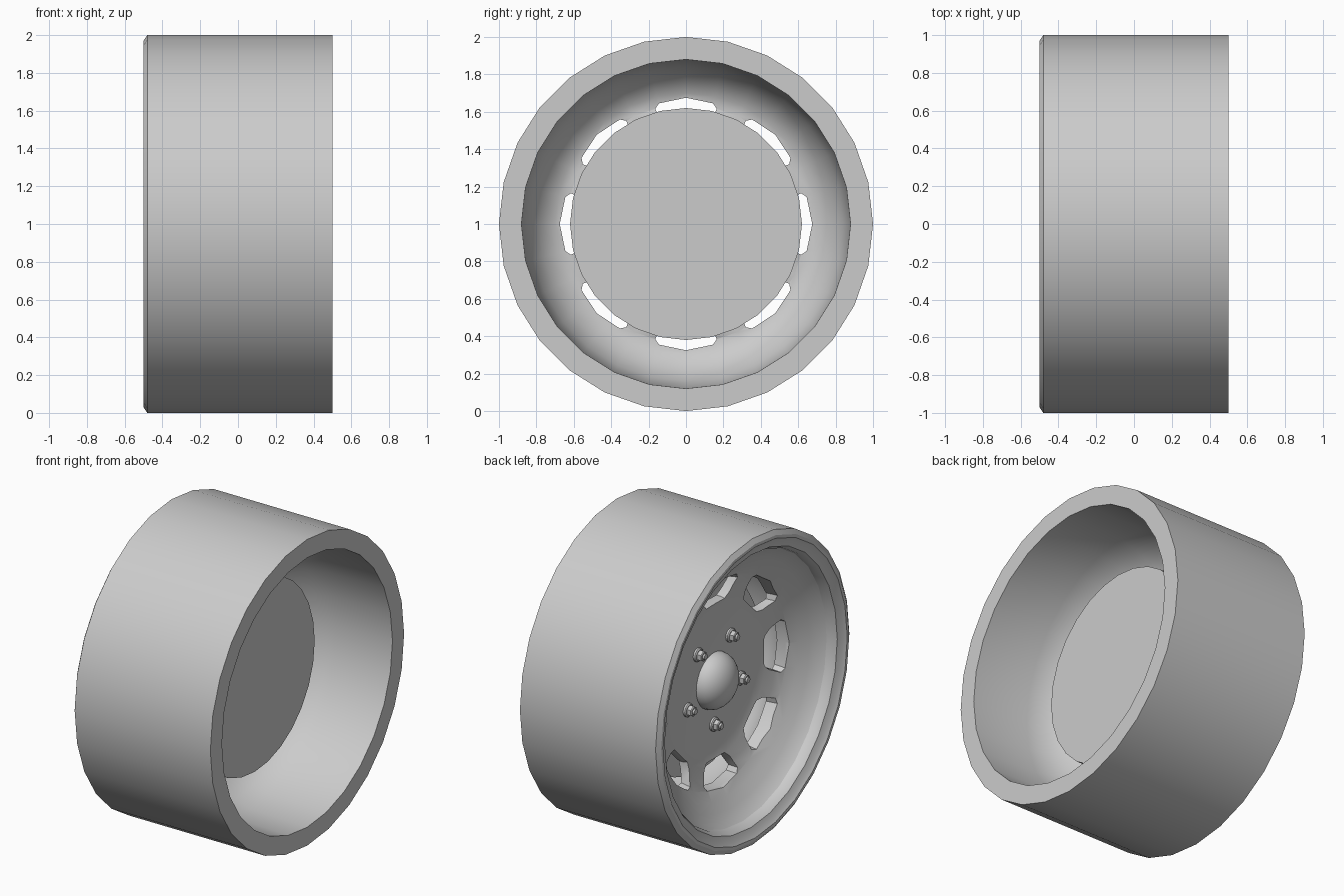
import bpy, bmesh, math
from mathutils import Matrix, Vector

cube = bpy.data.objects.get("Cube")
if cube:
    bpy.data.objects.remove(cube)

grey = bpy.data.materials.new("light grey")
grey.use_nodes = True
grey.diffuse_color = (0.6, 0.6, 0.6, 1)
grey.node_tree.nodes["Principled BSDF"].inputs["Base Color"].default_value = (0.6, 0.6, 0.6, 1)

AXLE = 1.0  # height of the wheel centre


def finish(bm, name, angle=35):
    """Turn a bmesh into an object, shaded smooth except at sharp edges."""
    bmesh.ops.remove_doubles(bm, verts=bm.verts, dist=1e-5)
    bmesh.ops.recalc_face_normals(bm, faces=bm.faces)
    mesh = bpy.data.meshes.new(name)
    bm.to_mesh(mesh)
    bm.free()
    mesh.materials.append(grey)
    obj = bpy.data.objects.new(name, mesh)
    bpy.context.collection.objects.link(obj)
    obj.location.z = AXLE
    smooth(obj, angle)
    return obj


def smooth(obj, angle=35):
    bpy.ops.object.select_all(action='DESELECT')
    obj.select_set(True)
    bpy.context.view_layer.objects.active = obj
    bpy.ops.object.shade_smooth_by_angle(angle=math.radians(angle))


def lathe(name, profile, sides, centre=(0, 0), angle=35):
    """Revolve (x, radius) points about an axis parallel to x."""
    bm = bmesh.new()
    verts = [bm.verts.new((x, 0, r)) for x, r in profile]
    edges = [bm.edges.new(pair) for pair in zip(verts, verts[1:])]
    bmesh.ops.spin(bm, geom=verts + edges, cent=(0, 0, 0), axis=(1, 0, 0),
                   angle=math.tau, steps=sides, use_merge=False)
    bmesh.ops.translate(bm, verts=bm.verts, vec=(0, *centre))
    return finish(bm, name, angle)


# Wheel body: dished face, front lip, tread barrel and hollow back
wheel = lathe("wheel_body", [
    (-.20, 0), (-.20, .46), (-.215, .52), (-.235, .60), (-.26, .67),
    (-.30, .73), (-.34, .79), (-.38, .84), (-.41, .865), (-.44, .87),
    (-.47, .89), (-.485, .93), (-.5, .95), (-.5, .97), (-.48, 1),
    (.5, 1), (.5, .88), (.1, .87), (-.02, .84), (-.12, .78),
    (-.18, .70), (-.19, .64), (-.15, .5), (-.15, 0)], 28)

# Tapered window cutters between the eight spokes
bm = bmesh.new()
for k in range(8):
    turn = Matrix.Rotation(k * math.tau / 8, 4, 'X')
    rings = []
    for x, grow in ((-.38, .045), (-.24, .015), (-.19, 0), (-.08, 0)):
        low, half = .51 - grow, .165 + grow * .4
        top = .675 + grow * .35
        outline = [(-.09 - grow * .4, low), (.09 + grow * .4, low),
                   (.125 + grow * .4, low + .035), (half, top - .06),
                   (half - .02, top - .03), (0, top),
                   (.02 - half, top - .03), (-half, top - .06),
                   (-.125 - grow * .4, low + .035)]
        rings.append([bm.verts.new(turn @ Vector((x, y, z))) for y, z in outline])
    for a, b in zip(rings, rings[1:]):
        for i in range(len(a)):
            j = (i + 1) % len(a)
            bm.faces.new((a[i], a[j], b[j], b[i]))
    bm.faces.new(rings[0])
    bm.faces.new(rings[-1])
cutter = finish(bm, "window_cutter")
cutter.hide_render = True
cutter.hide_set(True)

cut = wheel.modifiers.new("windows", 'BOOLEAN')
cut.operation = 'DIFFERENCE'
cut.solver = 'EXACT'
cut.object = cutter
bpy.context.view_layer.objects.active = wheel
bpy.ops.object.modifier_apply(modifier=cut.name)
bpy.data.objects.remove(cutter)
smooth(wheel, 30)

# Drum behind the spokes
lathe("brake_drum", [(-.1, 0), (-.1, .62), (.12, .62), (.12, 0)], 28)

# Domed hub cap
dome = [(-.2 - .135 * math.sin(a), .18 * math.cos(a))
        for a in (i * math.pi / 16 for i in range(9))]
lathe("hub_cap", [(-.17, .18)] + dome, 28)

# Five lug nuts, each a round flange, a hexagon and a stud tip
for k in range(5):
    a = -math.pi / 2 + k * math.tau / 5
    spot = (.286 * math.cos(a), .286 * math.sin(a))
    lathe(f"lug_flange_{k + 1}", [(-.19, .044), (-.212, .044), (-.218, .036), (-.218, 0)], 16, spot)
    lathe(f"lug_nut_{k + 1}", [(-.21, .034), (-.245, .034), (-.25, .028), (-.25, 0)], 6, spot)
    lathe(f"lug_stud_{k + 1}", [(-.24, .018), (-.262, .018), (-.262, 0)], 12, spot)
